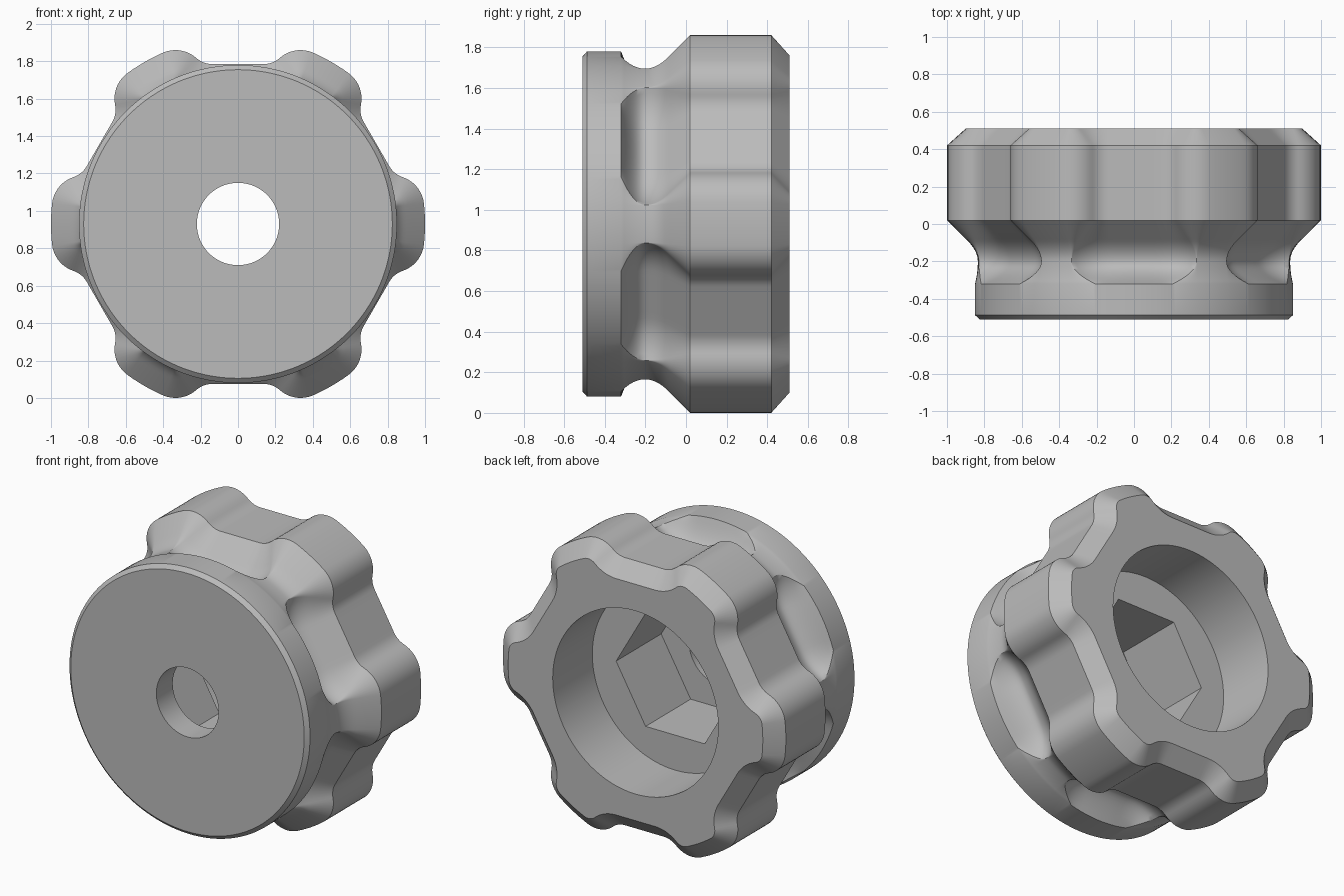
import bpy
import bmesh
from math import sin, cos, pi, atan2, hypot, radians, sqrt
from mathutils import Vector

if "Cube" in bpy.data.objects:
    bpy.data.objects.remove(bpy.data.objects["Cube"], do_unlink=True)

LOBES = 6
CENTRE_Z = 0.93
VALLEY = 0.855        # distance from axis to the flats between lobes
R_OUT, R_IN = 0.168, 0.13   # lobe corner and valley fillet radii
DISC_R = 0.85


def e(a):
    return Vector((cos(a), sin(a)))


def steps(a, b, n):
    return [a + (b - a) * i / n for i in range(n)]


def half_lobe():
    """(point, normal) pairs from the lobe crest to the valley middle."""
    flat, crest = pi / LOBES, radians(6.3)
    n, t = e(flat), e(flat + pi / 2)
    c1 = e(crest) * (1 - R_OUT)
    dn = VALLEY + R_IN - c1.dot(n)
    c2 = c1 + n * dn + t * sqrt((R_OUT + R_IN) ** 2 - dn ** 2)
    d = c2 - c1
    beta = atan2(d.y, d.x)
    pts = [(e(a), e(a)) for a in steps(0, crest, 3)]
    pts += [(c1 + e(a) * R_OUT, e(a)) for a in steps(crest, beta, 9)]
    pts += [(c2 - e(a) * R_IN, e(a)) for a in steps(beta, flat, 7)]
    s = c2.dot(t)
    pts += [(n * VALLEY + t * k, n) for k in steps(s, 0, 4)]
    pts.append((n * VALLEY, n))
    return pts


def full_outline():
    half = half_lobe()
    flip = Vector((1, -1))
    mirrored = [(p * flip, n * flip) for p, n in half[1:-1]]
    lobe = mirrored[::-1] + half
    out = []
    for k in range(LOBES):
        c, s = cos(k * 2 * pi / LOBES), sin(k * 2 * pi / LOBES)
        turn = lambda v: Vector((c * v.x - s * v.y, s * v.x + c * v.y))
        out += [(turn(p), turn(n)) for p, n in lobe]
    return out


OUTLINE = full_outline()


def lobed(inset):
    return [p - n * inset for p, n in OUTLINE]


def circle(r):
    return [p.normalized() * r for p, n in OUTLINE]


def hexagon(r):
    ring = []
    for p, n in OUTLINE:
        a = atan2(p.y, p.x) % (pi / 3) - pi / 6
        ring.append(p.normalized() * (r * cos(pi / 6) / cos(a)))
    return ring


# Front disc with a small chamfer
sections = [(circle(0.825), -0.51), (circle(DISC_R), -0.487), (circle(DISC_R), -0.32)]

# Waist groove: blends from the disc to the inset lobed outline, then flares out
waist = lobed(0.165)
N = 8
for i in range(1, N + 1):
    w = (1 - i / N) ** 2
    ring = [a.lerp(b, w) for a, b in zip(waist, circle(DISC_R))]
    sections.append((ring, -0.32 + 0.12 * i / N))
for i in range(1, N + 1):
    s = i / N
    sections.append((lobed(0.165 - 0.065 * s * s), -0.2 + 0.12 * s))

# Lobed grip with chamfered back edge
sections += [(lobed(0), 0.02), (lobed(0), 0.42), (lobed(0.1), 0.51)]

# Back pocket, hexagonal socket and through hole
sections += [(circle(0.585), 0.51), (circle(0.585), 0.11),
             (hexagon(0.417), 0.11), (hexagon(0.417), -0.345),
             (circle(0.22), -0.345), (circle(0.22), -0.51)]

bm = bmesh.new()
rings = [[bm.verts.new((p.x, y, p.y + CENTRE_Z)) for p in ring] for ring, y in sections]
count = len(OUTLINE)
for j, ring in enumerate(rings):
    nxt = rings[(j + 1) % len(rings)]
    for i in range(count):
        k = (i + 1) % count
        bm.faces.new((ring[i], ring[k], nxt[k], nxt[i]))
bmesh.ops.recalc_face_normals(bm, faces=bm.faces)
mesh = bpy.data.meshes.new("knob")
bm.to_mesh(mesh)
bm.free()
knob = bpy.data.objects.new("knob", mesh)
bpy.context.collection.objects.link(knob)

# Plain grey material
grey = bpy.data.materials.new("plain grey")
grey.use_nodes = True
colour = (0.5, 0.5, 0.5, 1)
grey.diffuse_color = colour
grey.node_tree.nodes["Principled BSDF"].inputs["Base Color"].default_value = colour
mesh.materials.append(grey)

bpy.ops.object.select_all(action='DESELECT')
knob.select_set(True)
bpy.context.view_layer.objects.active = knob
bpy.ops.object.shade_smooth_by_angle(angle=radians(30))
